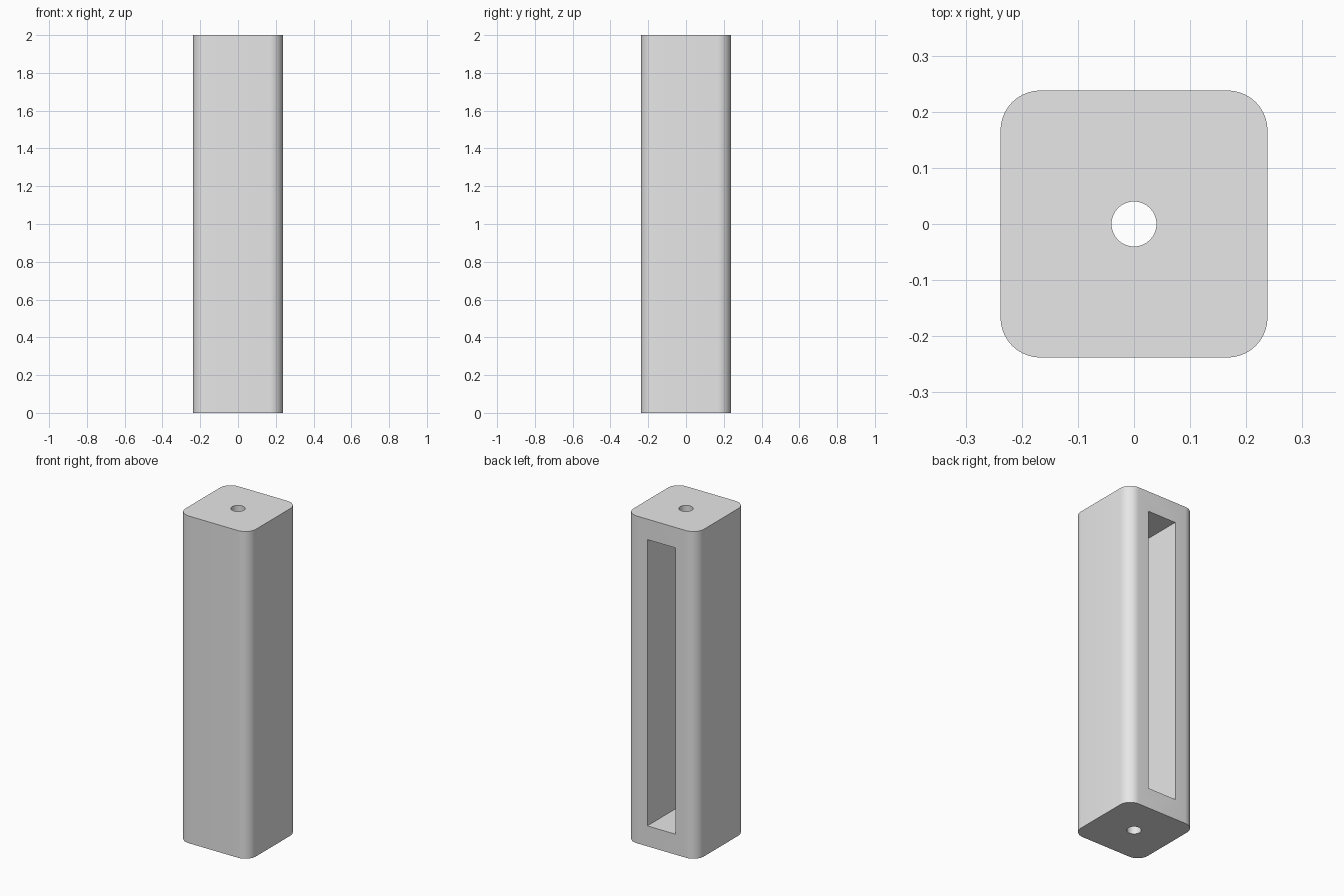
import bpy
import bmesh
import math
from mathutils import Matrix, Vector

if "Cube" in bpy.data.objects:
    bpy.data.objects.remove(bpy.data.objects["Cube"], do_unlink=True)

WIDTH, HEIGHT = 0.476, 2.0
CORNER = 0.0714
SLOT_WIDTH, SLOT_HEIGHT, SLOT_DEPTH = 0.19, 1.75, 0.333
HOLE_RADIUS = 0.04

grey = bpy.data.materials.new("plain grey")
grey.use_nodes = True
colour = (0.8, 0.8, 0.8, 1)
grey.diffuse_color = colour
grey.node_tree.nodes["Principled BSDF"].inputs["Base Color"].default_value = colour


def finish(name, bm):
    mesh = bpy.data.meshes.new(name)
    bm.to_mesh(mesh)
    bm.free()
    mesh.materials.append(grey)
    obj = bpy.data.objects.new(name, mesh)
    bpy.context.collection.objects.link(obj)
    return obj


def box(name, size, centre, corner=0):
    bm = bmesh.new()
    bmesh.ops.create_cube(bm, size=1)
    bmesh.ops.scale(bm, vec=size, verts=bm.verts)
    bmesh.ops.translate(bm, vec=centre, verts=bm.verts)
    if corner:
        upright = [e for e in bm.edges
                   if abs(e.verts[0].co.z - e.verts[1].co.z) > 0.1]
        bmesh.ops.bevel(bm, geom=upright, offset=corner, segments=10,
                        profile=0.5, affect='EDGES')
    return finish(name, bm)


def cylinder(name, radius, length, centre):
    bm = bmesh.new()
    bmesh.ops.create_cone(bm, cap_ends=True, segments=48, radius1=radius,
                          radius2=radius, depth=length,
                          matrix=Matrix.Translation(Vector(centre)))
    return finish(name, bm)


# Square post with rounded upright corners
post = box("post", (WIDTH, WIDTH, HEIGHT), (0, 0, HEIGHT / 2), CORNER)

# Tall pocket open at the back, and a bolt hole through both ends
overshoot = 0.1
slot_y = WIDTH / 2 - SLOT_DEPTH / 2 + overshoot / 2
cutters = [
    box("slot_cutter", (SLOT_WIDTH, SLOT_DEPTH + overshoot, SLOT_HEIGHT),
        (0, slot_y, HEIGHT / 2)),
    cylinder("hole_cutter", HOLE_RADIUS, HEIGHT + overshoot, (0, 0, HEIGHT / 2)),
]

bpy.ops.object.select_all(action='DESELECT')
post.select_set(True)
bpy.context.view_layer.objects.active = post
for cutter in cutters:
    cutter.hide_render = True
    cut = post.modifiers.new(cutter.name, 'BOOLEAN')
    cut.operation = 'DIFFERENCE'
    cut.solver = 'EXACT'
    cut.object = cutter
    bpy.ops.object.modifier_apply(modifier=cut.name)
    bpy.data.objects.remove(cutter, do_unlink=True)

# Smooth corners and bore, crisp edges elsewhere
bpy.ops.object.shade_smooth_by_angle(angle=math.radians(30))
